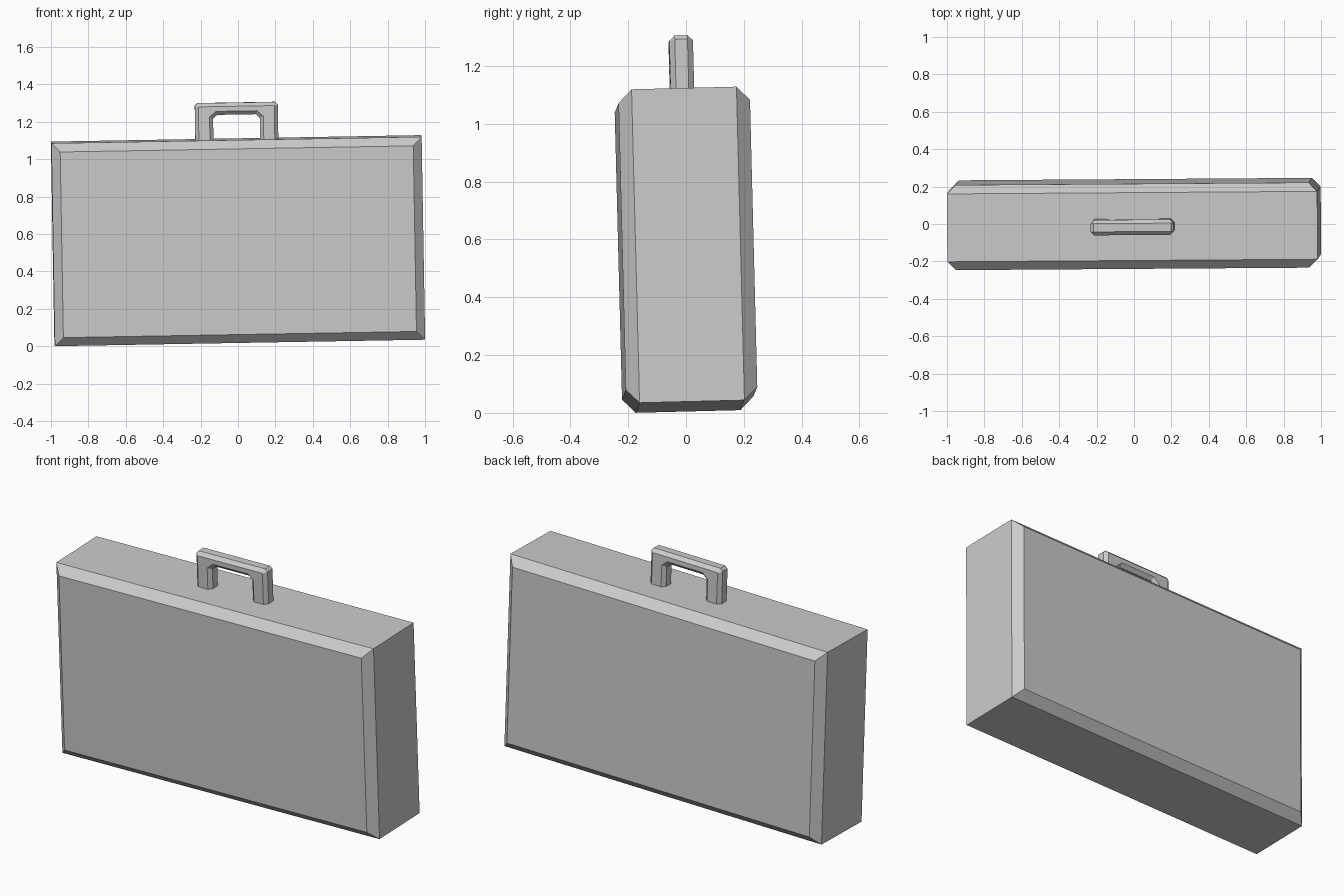
import bpy, bmesh
from math import radians
from mathutils import Matrix, Vector, Euler

if "Cube" in bpy.data.objects:
    bpy.data.objects.remove(bpy.data.objects["Cube"])

# the whole case leans slightly
LEAN = (Matrix.Translation((0, 0, 0.5645)) @
        Euler((radians(1.45), radians(-1.0), radians(0.4))).to_matrix().to_4x4())


def prism(name, outline, depth, bevel):
    """Extrude an x-z outline along y and chamfer the front and back rims."""
    bm = bmesh.new()
    face = bm.faces.new([bm.verts.new((x, -depth / 2, z)) for x, z in outline])
    ext = bmesh.ops.extrude_face_region(bm, geom=[face], use_keep_orig=True)
    verts = [g for g in ext["geom"] if isinstance(g, bmesh.types.BMVert)]
    bmesh.ops.translate(bm, verts=verts, vec=Vector((0, depth, 0)))
    bmesh.ops.recalc_face_normals(bm, faces=bm.faces)
    rims = [e for e in bm.edges if abs(e.verts[0].co.y - e.verts[1].co.y) < 1e-5]
    bmesh.ops.bevel(bm, geom=rims, offset=bevel, offset_type='OFFSET',
                    segments=1, profile=0.5, affect='EDGES')
    bmesh.ops.recalc_face_normals(bm, faces=bm.faces)
    mesh = bpy.data.meshes.new(name)
    bm.to_mesh(mesh)
    bm.free()
    obj = bpy.data.objects.new(name, mesh)
    bpy.context.collection.objects.link(obj)
    obj.matrix_world = LEAN
    return obj


# case body: slab with chamfered front and back rims
W, H = 0.99, 0.5425
prism("case_body", [(-W, -H), (W, -H), (W, H), (-W, H)], 0.455, 0.046)

# carry handle: arch profile with cut corners, mirrored about its middle
half = [(0.125, 0.52), (0.222, 0.52), (0.222, 0.725), (0.208, 0.739)]
inner = [(0.125, 0.655), (0.103, 0.675)]
mid = 0.003
right = half
left = [(-x, z) for x, z in reversed(half)]
arch = right + left + [(-x, z) for x, z in inner] + list(reversed(inner))
prism("carry_handle", [(x + mid, z) for x, z in arch], 0.082, 0.019)
